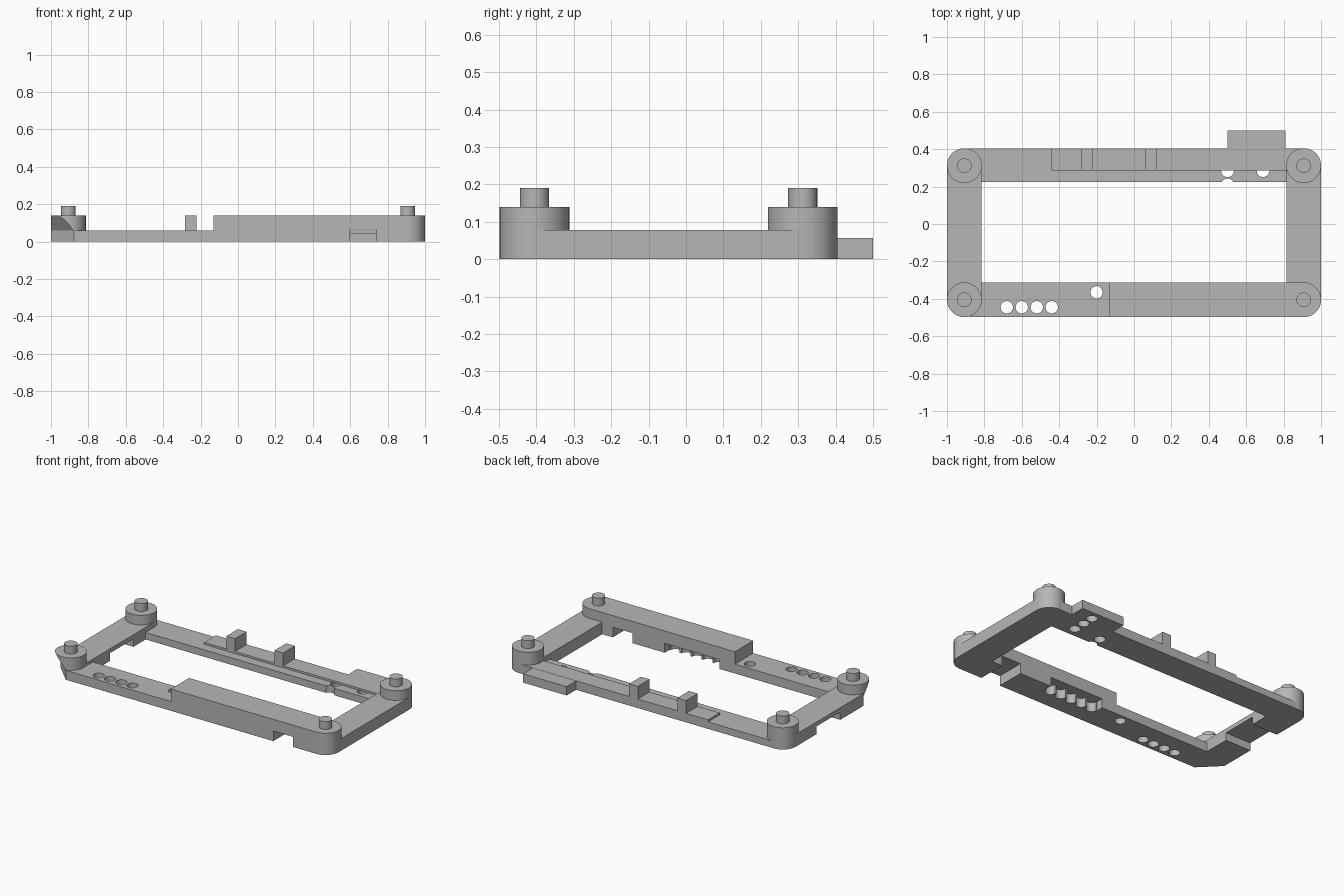
import bpy, bmesh, math
from mathutils import Vector

if "Cube" in bpy.data.objects:
    bpy.data.objects.remove(bpy.data.objects["Cube"])

grey = bpy.data.materials.new("plain_grey")
grey.diffuse_color = (0.47, 0.47, 0.47, 1)
grey.use_nodes = True
grey.node_tree.nodes["Principled BSDF"].inputs["Base Color"].default_value = grey.diffuse_color


def make(name, bm):
    bmesh.ops.recalc_face_normals(bm, faces=bm.faces)
    me = bpy.data.meshes.new(name)
    bm.to_mesh(me)
    bm.free()
    me.materials.append(grey)
    ob = bpy.data.objects.new(name, me)
    bpy.context.collection.objects.link(ob)
    return ob


def prism(name, points, push):
    """Flat outline extruded along a vector."""
    bm = bmesh.new()
    face = bm.faces.new([bm.verts.new(p) for p in points])
    new = bmesh.ops.extrude_face_region(bm, geom=[face])["geom"]
    bmesh.ops.translate(bm, vec=Vector(push),
                        verts=[v for v in new if isinstance(v, bmesh.types.BMVert)])
    return make(name, bm)


def box(name, x0, x1, y0, y1, z0, z1):
    return prism(name, [(x0, y0, z0), (x1, y0, z0), (x1, y1, z0), (x0, y1, z0)],
                 (0, 0, z1 - z0))


def disc(name, x, y, r, z0, z1, n=48):
    ring = [(x + r * math.cos(2 * math.pi * i / n),
             y + r * math.sin(2 * math.pi * i / n), z0) for i in range(n)]
    return prism(name, ring, (0, 0, z1 - z0))


def select(ob):
    bpy.ops.object.select_all(action='DESELECT')
    ob.select_set(True)
    bpy.context.view_layer.objects.active = ob


def cut(ob, cutters):
    select(ob)
    for c in cutters:
        m = ob.modifiers.new("cut", 'BOOLEAN')
        m.operation, m.solver, m.object = 'DIFFERENCE', 'EXACT', c
        bpy.ops.object.modifier_apply(modifier=m.name)


parts, cutters = [], []


def tool(ob):
    ob.hide_render = True
    cutters.append(ob)
    return ob


PX, YB, YF, R = 0.907, 0.312, -0.405, 0.093

# Undercut of the front left corner: upright below, sloping outward above
d = Vector((-1, -1, 0)).normalized()
s = Vector((1, -1, 0)).normalized()
c0 = Vector((-PX, YF, 0))
outline = [(0.045, -0.05), (0.3, -0.05), (0.3, 0.46), (0.093, 0.14), (0.045, 0.06)]
corner_cut = tool(prism("corner_cutter",
                        [c0 + d * r + Vector((0, 0, z)) - s * 0.3 for r, z in outline],
                        s * 0.6))

# Corner posts with locating pins
for side, x in (("left", -PX), ("right", PX)):
    for end, y in (("front", YF), ("back", YB)):
        post = disc(f"{end}_{side}_post", x, y, R, 0, 0.14, 64)
        if (side, end) == ("left", "front"):
            cut(post, [corner_cut])
        parts += [post, disc(f"{end}_{side}_pin", x, y, 0.039, 0.13, 0.19)]

# Side bars, the left one with a cable notch underneath
parts.append(box("right_bar", 0.815, 1, YF, YB, 0, 0.078))
left = box("left_bar", -1, -0.815, YF, YB, 0, 0.078)
cut(left, [corner_cut, tool(box("left_notch", -1.1, -0.7, -0.14, 0.1, -0.05, 0.05))])
parts.append(left)

# Front rail: low on the left, tall on the right
rail = [(-PX, 0), (PX, 0), (PX, 0.14), (-0.13, 0.14), (-0.13, 0.06), (-PX, 0.06)]
front = prism("front_rail", [(x, -0.498, z) for x, z in rail], (0, 0.186, 0))
front_tools = [corner_cut,
               tool(box("front_notch", 0.6, 0.74, -0.6, -0.2, -0.05, 0.065)),
               tool(box("inner_pocket", -0.02, 0.37, -0.36, -0.2, -0.05, 0.06))]
holes = [(-0.68, -0.445), (-0.6, -0.445), (-0.52, -0.445), (-0.44, -0.445), (-0.2, -0.365)]
front_tools += [tool(disc("hole", x, y, 0.033, -0.05, 0.1, 32)) for x, y in holes]
# Scalloped wall of the inner pocket
front_tools += [tool(disc("scallop", 0.02 + 0.0775 * i, -0.362, 0.033, -0.05, 0.0598, 32))
                for i in range(5)]
cut(front, front_tools)
parts.append(front)

# Back rail: low shelf, raised ridge, connector tab and two stops
blind = [tool(disc("blind_hole", x, y, 0.034, -0.05, 0.0455, 32))
         for x, y in [(0.5, 0.285), (0.5, 0.21), (0.69, 0.285), (0.69, 0.365), (0.69, 0.44)]]
shelf = box("back_shelf", -PX, PX, 0.224, 0.404, 0, 0.045)
tab = box("connector_tab", 0.5, 0.81, 0.404, 0.5, 0, 0.057)
cut(shelf, blind)
cut(tab, blind[3:])
parts += [shelf, tab, box("back_ridge", -0.44, PX, 0.285, 0.404, 0.045, 0.058)]
for x in (-0.283, 0.06):
    parts.append(box("back_stop", x, x + 0.062, 0.285, 0.404, 0.05, 0.14))

# Smooth the round walls, drop the cutters
for ob in parts:
    select(ob)
    bpy.ops.object.shade_smooth_by_angle(angle=math.radians(30))
for ob in cutters:
    bpy.data.objects.remove(ob)
